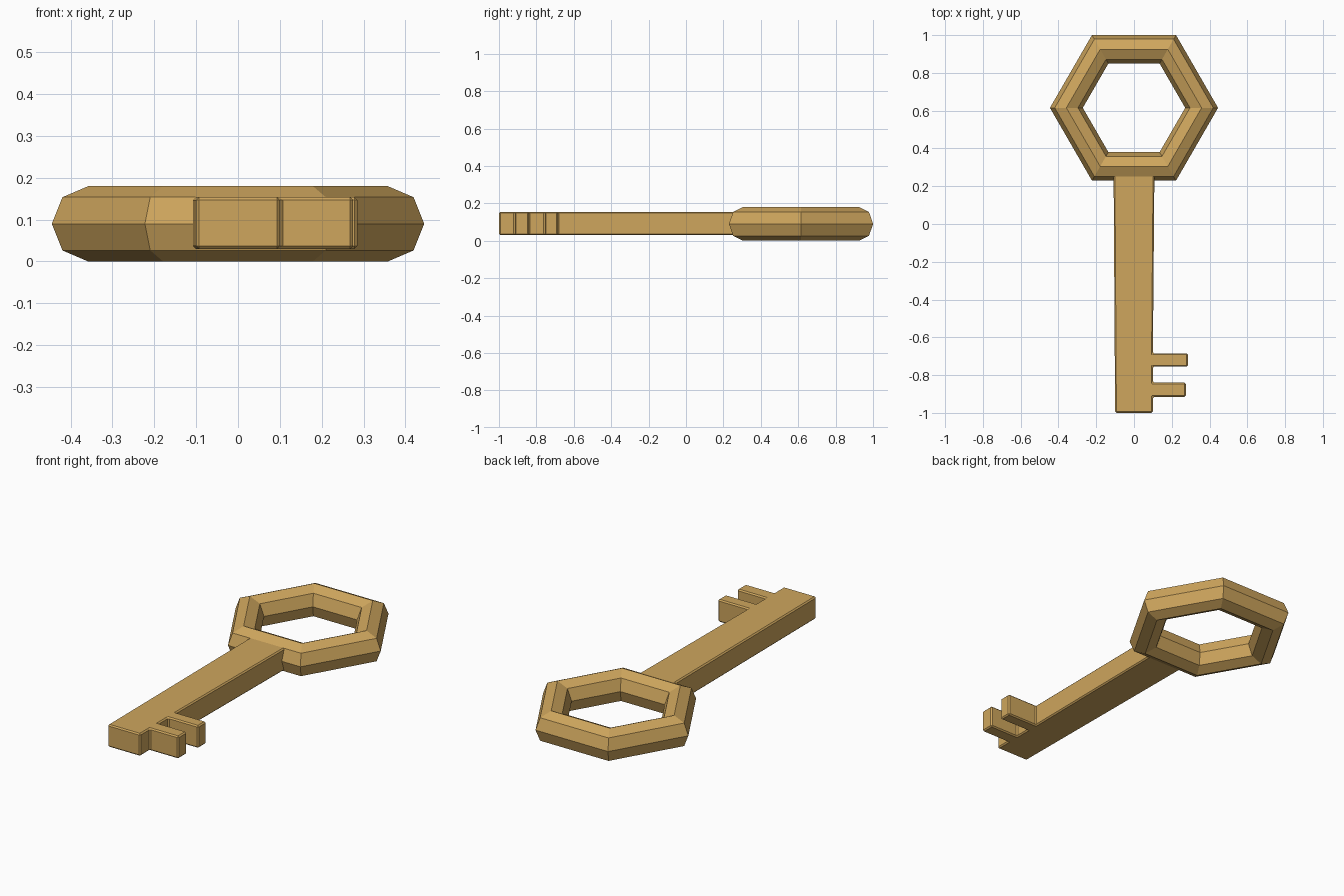
import bpy
import bmesh

if "Cube" in bpy.data.objects:
    bpy.data.objects.remove(bpy.data.objects["Cube"])

brass = bpy.data.materials.new("brass")
brass.diffuse_color = (0.62, 0.38, 0.11, 1)
brass.use_nodes = True
brass.node_tree.nodes["Principled BSDF"].inputs["Base Color"].default_value = brass.diffuse_color

# Hexagonal ring handle with an eight-sided section
bpy.ops.mesh.primitive_torus_add(
    major_segments=6, minor_segments=8, major_radius=0.358,
    minor_radius=0.087, location=(0, 0.615, 0.09))
ring = bpy.context.object
ring.name = "ring_handle"
ring.scale.z = 0.09 / 0.087
ring.data.materials.append(brass)
bpy.ops.object.shade_flat()

# Shaft and two teeth: one slightly tapered outline, extruded in z
Z_LOW, Z_HIGH = 0.03, 0.154
outline = [(-0.108, 0.262), (-0.1, -1.0), (0.1, -1.0)]
for y0, y1, tip in [(-0.915, -0.84, 0.275), (-0.755, -0.685, 0.285)]:
    outline += [(0.1, y0), (tip, y0), (tip, y1), (0.1, y1)]
outline.append((0.108, 0.262))

bm = bmesh.new()
face = bm.faces.new([bm.verts.new((x, y, Z_LOW)) for x, y in outline])
top = bmesh.ops.extrude_face_region(bm, geom=[face])["geom"]
bmesh.ops.translate(bm, vec=(0, 0, Z_HIGH - Z_LOW),
                    verts=[v for v in top if isinstance(v, bmesh.types.BMVert)])
bmesh.ops.recalc_face_normals(bm, faces=bm.faces[:])
mesh = bpy.data.meshes.new("shaft_and_teeth")
bm.to_mesh(mesh)
bm.free()
mesh.materials.append(brass)
shaft = bpy.data.objects.new("shaft_and_teeth", mesh)
bpy.context.collection.objects.link(shaft)

# Narrow chamfer along the edges
bevel = shaft.modifiers.new("chamfer", "BEVEL")
bevel.width = 0.007
bevel.segments = 1
bevel.limit_method = "ANGLE"
